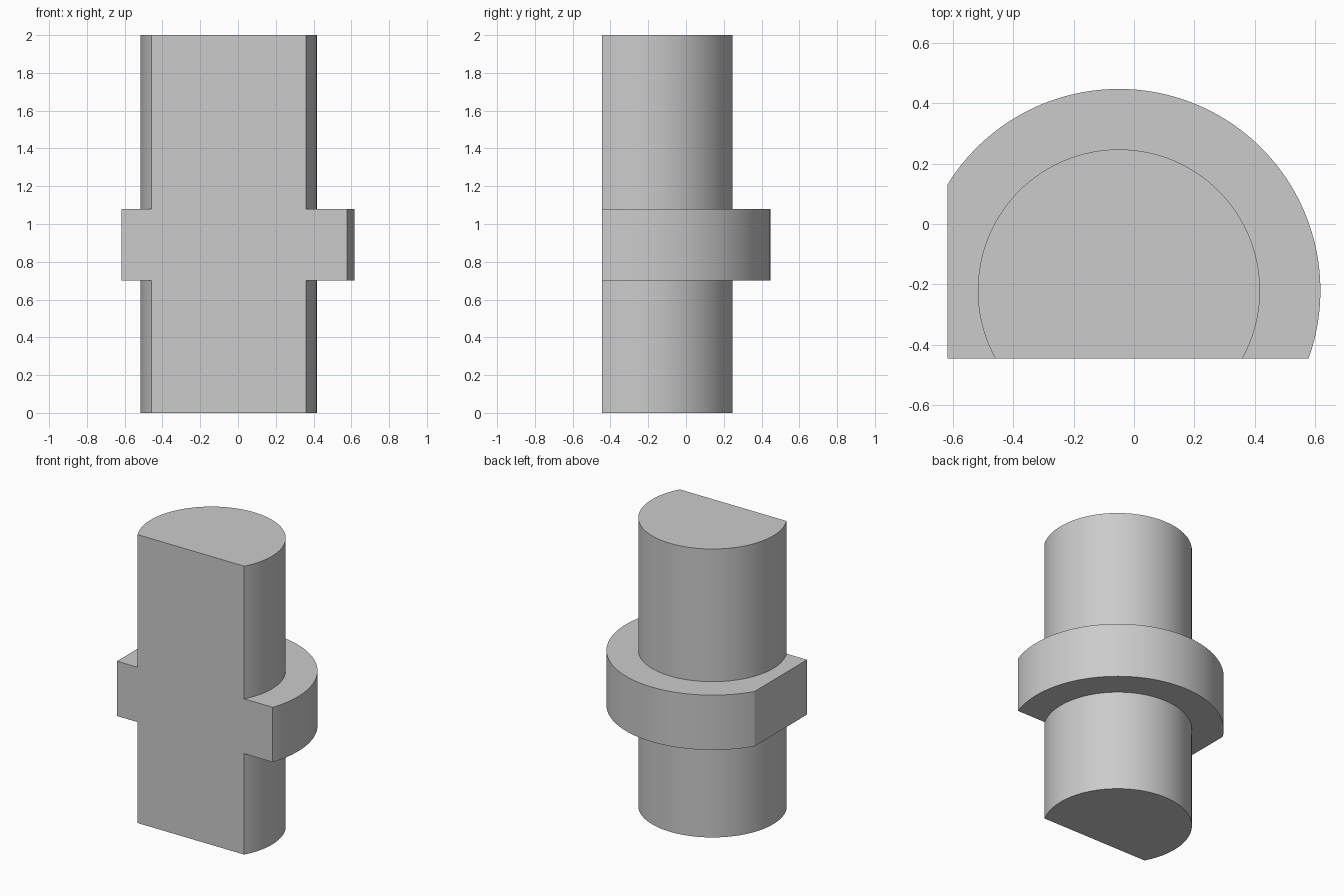
import bpy
import bmesh
import math

cube = bpy.data.objects.get("Cube")
if cube:
    bpy.data.objects.remove(cube, do_unlink=True)

CX, CY = -0.05, -0.22            # shared axis of shaft and collar
FRONT, SIDE = -0.445, -0.617     # flat cuts
SHAFT_R, COLLAR_R = 0.467, 0.667
BOTTOM, LOW, HIGH, TOP = 0, 0.70, 1.08, 2
STEPS = 72

grey = bpy.data.materials.new("plain grey")
grey.use_nodes = True
colour = (0.6, 0.6, 0.6, 1)
grey.diffuse_color = colour
grey.node_tree.nodes["Principled BSDF"].inputs["Base Color"].default_value = colour


def arc(radius, start, end):
    """Points along a circle about the shared axis."""
    angles = [start + (end - start) * i / STEPS for i in range(STEPS + 1)]
    return [(CX + radius * math.cos(a), CY + radius * math.sin(a)) for a in angles]


# Open outlines, running from the right end of the front flat round the back
shaft_start = math.asin((FRONT - CY) / SHAFT_R)
shaft_line = arc(SHAFT_R, shaft_start, math.pi - shaft_start)
collar_start = math.asin((FRONT - CY) / COLLAR_R)
collar_end = math.acos((SIDE - CX) / COLLAR_R)
collar_line = arc(COLLAR_R, collar_start, collar_end) + [(SIDE, FRONT)]

bm = bmesh.new()


def ring(line, z):
    return [bm.verts.new((x, y, z)) for x, y in line]


def wall(lower, upper):
    for i in range(len(lower) - 1):
        bm.faces.new((lower[i], lower[i + 1], upper[i + 1], upper[i]))


# Curved walls of lower shaft, collar and upper shaft
levels = []
for line, z0, z1 in ((shaft_line, BOTTOM, LOW),
                     (collar_line, LOW, HIGH),
                     (shaft_line, HIGH, TOP)):
    lower, upper = ring(line, z0), ring(line, z1)
    wall(lower, upper)
    levels += [lower, upper]

# End caps and collar shoulders
bm.faces.new(levels[0])
bm.faces.new(levels[-1])
bm.faces.new(levels[2] + levels[1][::-1])
bm.faces.new(levels[3] + levels[4][::-1])

# One continuous front flat
bm.faces.new([r[0] for r in levels] + [r[-1] for r in reversed(levels)])
bmesh.ops.recalc_face_normals(bm, faces=bm.faces)

mesh = bpy.data.meshes.new("collared_shaft")
bm.to_mesh(mesh)
bm.free()
mesh.materials.append(grey)
shaft = bpy.data.objects.new("collared_shaft", mesh)
bpy.context.collection.objects.link(shaft)

# Smooth curves, crisp edges
bpy.ops.object.select_all(action="DESELECT")
shaft.select_set(True)
bpy.context.view_layer.objects.active = shaft
bpy.ops.object.shade_smooth_by_angle(angle=math.radians(20))
